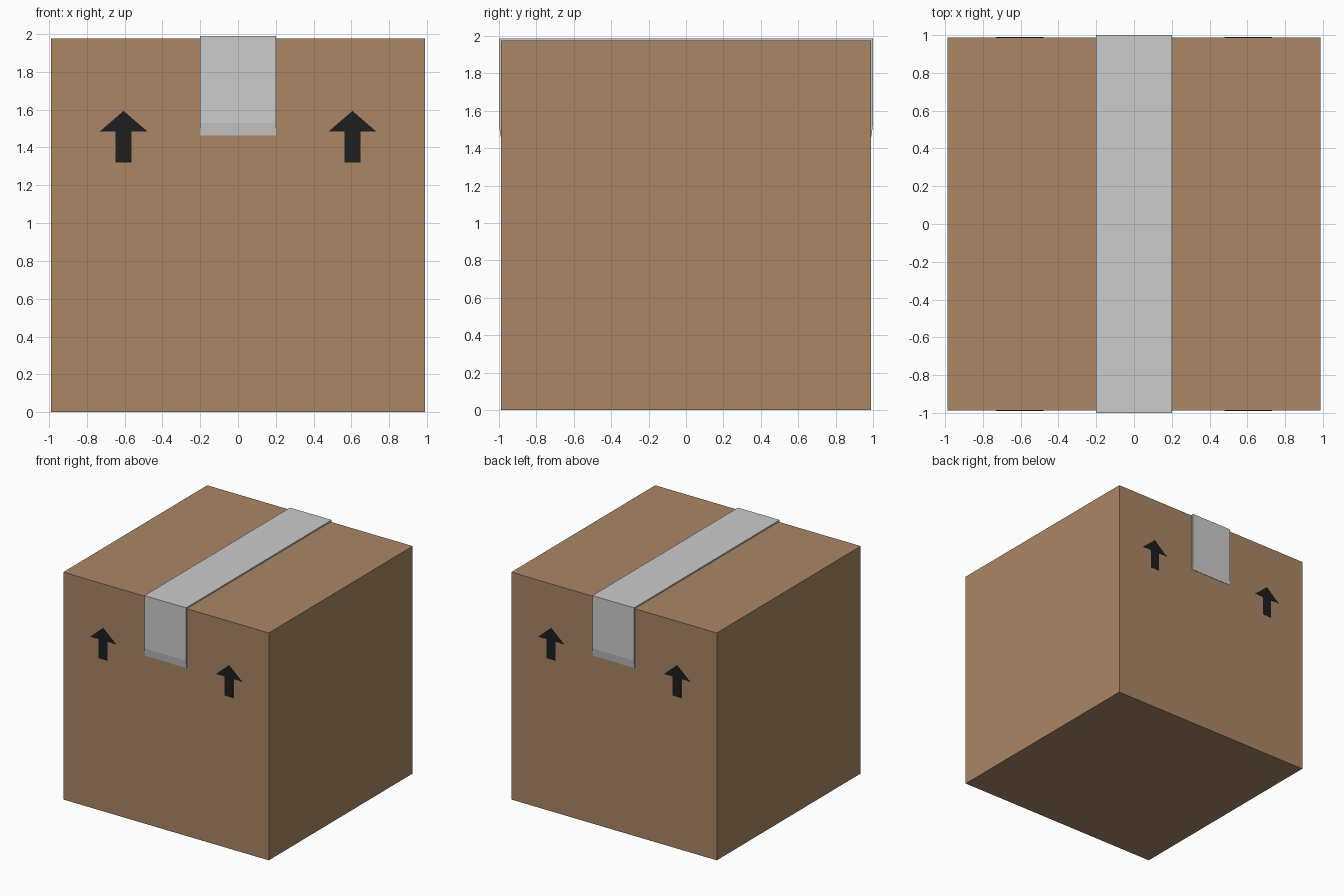
import bpy
import bmesh
from mathutils import Matrix, Vector

if "Cube" in bpy.data.objects:
    bpy.data.objects.remove(bpy.data.objects["Cube"])

HALF = 0.988          # half width of the box
TOP = 2 * HALF        # height of the box
TAPE = 0.012          # tape thickness


def material(name, rgb):
    mat = bpy.data.materials.new(name)
    mat.diffuse_color = (*rgb, 1)
    mat.use_nodes = True
    mat.node_tree.nodes["Principled BSDF"].inputs["Base Color"].default_value = mat.diffuse_color
    return mat


def prism(name, points, depth, mat=None):
    """Extrude a closed outline of 3D points along a depth vector."""
    bm = bmesh.new()
    face = bm.faces.new([bm.verts.new(p) for p in points])
    ext = bmesh.ops.extrude_face_region(bm, geom=[face])
    moved = [g for g in ext["geom"] if isinstance(g, bmesh.types.BMVert)]
    bmesh.ops.translate(bm, verts=moved, vec=Vector(depth))
    bmesh.ops.recalc_face_normals(bm, faces=bm.faces)
    mesh = bpy.data.meshes.new(name)
    bm.to_mesh(mesh)
    bm.free()
    obj = bpy.data.objects.new(name, mesh)
    bpy.context.collection.objects.link(obj)
    if mat:
        mesh.materials.append(mat)
    return obj


cardboard = material("cardboard", (0.40, 0.24, 0.13))
ink = material("ink", (0.013, 0.013, 0.013))

# Cardboard box
base = [(-HALF, -HALF, 0), (HALF, -HALF, 0), (HALF, HALF, 0), (-HALF, HALF, 0)]
prism("cardboard_box", base, (0, 0, TOP), cardboard)

# Tape strip over the top, with thinned ends on front and back
side = [(HALF + TAPE, TOP + TAPE), (HALF + TAPE, 1.53),
        (HALF + 0.003, 1.462), (HALF, 1.462), (HALF, TOP)]
profile = side + [(-y, z) for y, z in reversed(side)]
prism("packing_tape", [(-0.2, y, z) for y, z in profile], (0.4, 0, 0))

# Printed "this way up" arrows, two on the front and two on the back
half_arrow = [(0.042, 1.32), (0.042, 1.485), (0.125, 1.485), (0, 1.593)]
outline = half_arrow + [(-x, z) for x, z in reversed(half_arrow[:3])]
for side_name, sy in (("front", -1), ("back", 1)):
    for hand, cx in (("left", -0.605), ("right", 0.605)):
        prism(f"{side_name}_arrow_{hand}",
              [(cx + x, sy * HALF, z) for x, z in outline],
              (0, sy * 0.002, 0), ink)
